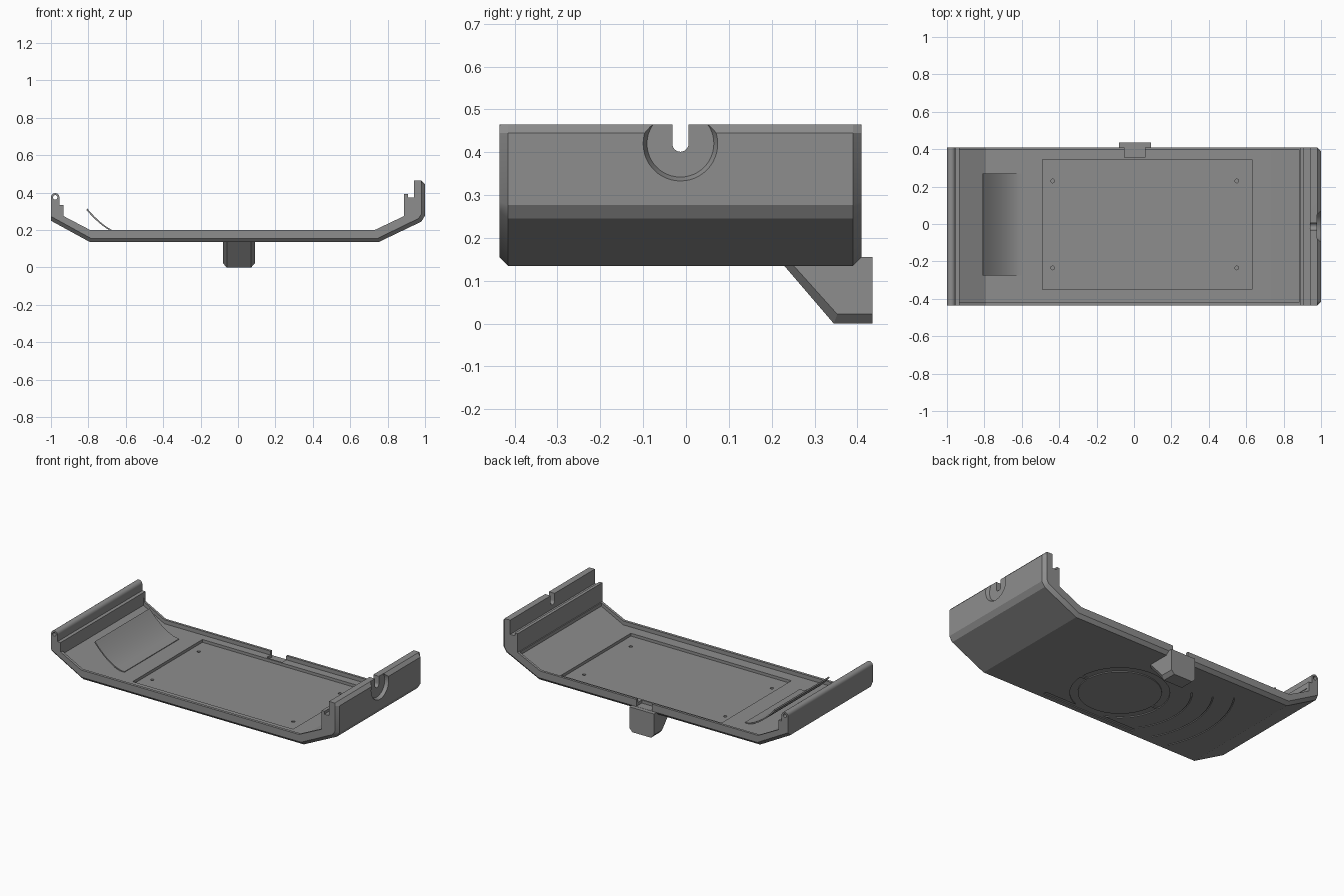
import bpy, bmesh, math
from mathutils import Matrix

if "Cube" in bpy.data.objects:
    bpy.data.objects.remove(bpy.data.objects["Cube"])

grey = bpy.data.materials.new("mid_grey")
grey.diffuse_color = (0.27, 0.27, 0.27, 1)
grey.use_nodes = True
grey.node_tree.nodes["Principled BSDF"].inputs["Base Color"].default_value = grey.diffuse_color


def finish(name, bm):
    bmesh.ops.recalc_face_normals(bm, faces=bm.faces)
    me = bpy.data.meshes.new(name)
    bm.to_mesh(me)
    bm.free()
    ob = bpy.data.objects.new(name, me)
    bpy.context.collection.objects.link(ob)
    me.materials.append(grey)
    return ob


def loft(name, slices, axis="y"):
    """Join matching outlines placed at given positions along x, y or z."""
    place = {"x": lambda p, d: (d, p[0], p[1]),
             "y": lambda p, d: (p[0], d, p[1]),
             "z": lambda p, d: (p[0], p[1], d)}[axis]
    bm = bmesh.new()
    rings = [[bm.verts.new(place(p, d)) for p in pts] for d, pts in slices]
    n = len(rings[0])
    for a, b in zip(rings, rings[1:]):
        for i in range(n):
            bm.faces.new((a[i], a[(i + 1) % n], b[(i + 1) % n], b[i]))
    bm.faces.new(rings[0])
    bm.faces.new(rings[-1])
    return finish(name, bm)


def arc(cx, cy, r, a0, a1, n):
    return [(cx + r * math.cos(math.radians(a0 + (a1 - a0) * i / n)),
             cy + r * math.sin(math.radians(a0 + (a1 - a0) * i / n))) for i in range(n + 1)]


def circle(cx, cy, r, n):
    return arc(cx, cy, r, 0, 360, n)[:-1]


def box(x0, x1, y0, y1, z0, z1):
    pts = [(x0, y0), (x1, y0), (x1, y1), (x0, y1)]
    return loft("cutter", [(z0, pts), (z1, pts)], "z")


def band(cx, cy, r0, r1, a0, a1, n, z0, z1):
    """Curved strip, used for engraved arcs."""
    pts = arc(cx, cy, r1, a0, a1, n) + arc(cx, cy, r0, a1, a0, n)
    return loft("cutter", [(z0, pts), (z1, pts)], "z")


def cut(target, cutter):
    cutter.hide_render = True
    m = target.modifiers.new("cut", "BOOLEAN")
    m.operation, m.solver, m.object = "DIFFERENCE", "EXACT", cutter
    bpy.context.view_layer.objects.active = target
    bpy.ops.object.modifier_apply(modifier=m.name)
    bpy.data.objects.remove(cutter)


def smooth(ob):
    bpy.ops.object.select_all(action="DESELECT")
    ob.select_set(True)
    bpy.context.view_layer.objects.active = ob
    bpy.ops.object.shade_smooth_by_angle(angle=math.radians(25))


# Tray: one cross-section along y, outer edges chamfered at both ends
outer = [(-1, 0.25), (-0.79, 0.135), (0.75, 0.135), (0.98, 0.245),
         (1, 0.277), (1, 0.445), (0.98, 0.465)]
outer_inset = [(-1, 0.273), (-0.785, 0.155), (0.745, 0.155), (0.965, 0.262),
               (0.98, 0.285), (0.98, 0.445), (0.98, 0.464)]
inner = [(0.94, 0.465), (0.94, 0.375), (0.908, 0.375), (0.908, 0.393), (0.888, 0.393),
         (0.888, 0.275), (0.73, 0.2), (-0.79, 0.2), (-0.933, 0.275), (-0.933, 0.335),
         (-0.955, 0.335)] + arc(-0.9775, 0.375, 0.0225, 0, 180, 12)
tray = loft("tray", [(-0.435, outer_inset + inner), (-0.415, outer + inner),
                     (0.39, outer + inner), (0.41, outer_inset + inner)])

# Lowered floor inside a thin rim
floor = [(-0.937, 0.252), (-0.79, 0.175), (0.73, 0.175), (0.884, 0.252), (0.884, 0.3), (-0.937, 0.3)]
cut(tray, loft("cutter", [(-0.418, floor), (0.395, floor)]))

# Rectangular floor recess with four screw holes
cut(tray, box(-0.49, 0.63, -0.35, 0.345, 0.157, 0.19))
for x in (-0.435, 0.55):
    for y in (-0.235, 0.23):
        ring = circle(x, y, 0.01, 16)
        cut(tray, loft("cutter", [(0.142, ring), (0.18, ring)], "z"))

# Hinge bore along the left edge
bore = circle(-0.9775, 0.375, 0.012, 16)
cut(tray, loft("cutter", [(-0.5, bore), (0.5, bore)]))

# Rear rim notch
cut(tray, box(-0.05, 0.06, 0.355, 0.45, 0.156, 0.25))

# Dished seat and open slot in the right wall
cy, cz = -0.013, 0.42
cut(tray, loft("cutter", [(0.979, circle(cy, cz, 0.078, 48)),
                          (1.001, circle(cy, cz, 0.0875, 48))], "x"))
slot = arc(cy, cz, 0.019, 180, 360, 12) + [(cy + 0.019, 0.5), (cy - 0.019, 0.5)]
cut(tray, loft("cutter", [(0.925, slot), (1.05, slot)], "x"))

# Underside engraving: ring, arcs and straight groove
for a in (0, 180):
    cut(tray, band(0.02, -0.1, 0.235, 0.28, a + 2, a + 178, 32, 0.12, 0.141))
for r, a0, a1 in ((0.40, 140, 215), (0.52, 145, 210), (0.64, 145, 205)):
    cut(tray, band(0.02, -0.1, r, r + 0.006, a0, a1, 24, 0.12, 0.141))
cut(tray, box(-0.31, 0.34, -0.385, -0.36, 0.12, 0.141))
smooth(tray)

# Curved spring plate at the left of the floor
low, high = [], []
for i in range(17):
    t = i / 16
    x, z = -0.6 - 0.21 * t, 0.174 + 0.136 * t ** 1.8
    low.append((x, z - 0.003))
    high.append((x + 0.004 * t, z + 0.005))
plate = low + high[::-1]
spring = loft("spring_plate", [(-0.275, plate), (0.27, plate)])
smooth(spring)

# Latch block under the rear edge, with chamfered lower sides
full = [(0.225, 0.14), (0.345, 0), (0.435, 0), (0.435, 0.155), (0.36, 0.155), (0.36, 0.14)]
slim = [(0.247, 0.14), (0.353, 0.022), (0.435, 0.022), (0.435, 0.155), (0.36, 0.155), (0.36, 0.14)]
loft("latch_block", [(-0.08, slim), (-0.06, full), (0.07, full), (0.09, slim)], "x")
